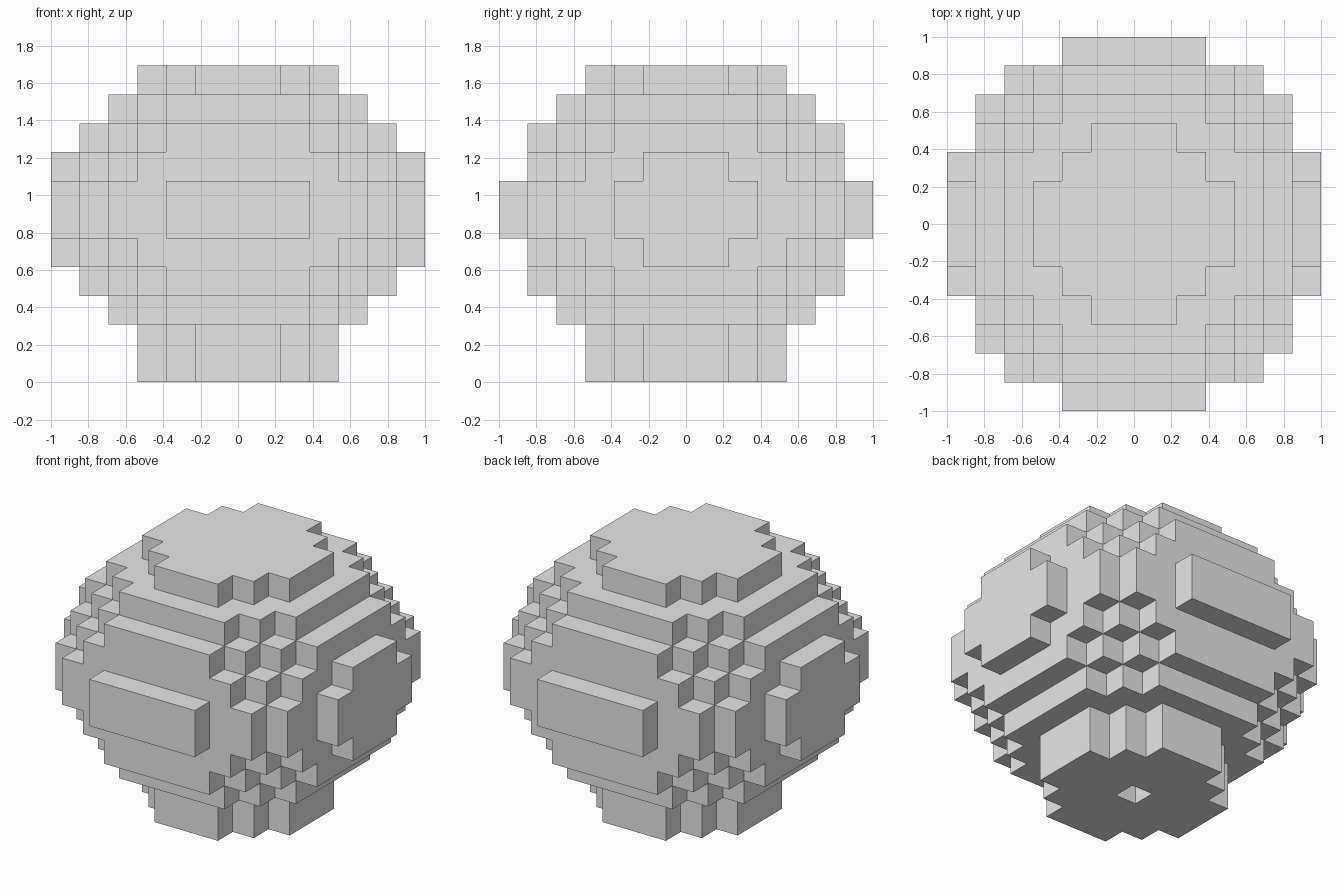
import bpy
import bmesh
from mathutils import Vector

if "Cube" in bpy.data.objects:
    bpy.data.objects.remove(bpy.data.objects["Cube"], do_unlink=True)

UNIT = 2 / 13  # edge length of one block

# One plain stone colour
grey = bpy.data.materials.new("plain_grey")
grey.use_nodes = True
colour = (0.8, 0.8, 0.8, 1)
grey.diffuse_color = colour
grey.node_tree.nodes["Principled BSDF"].inputs["Base Color"].default_value = colour

# Half width of each row of blocks, from the middle row outward
CAP = [3, 3, 2, 1]
SHOULDER = [4, 4, 4, 3, 2]
SLOPE = [5, 5, 5, 4, 3, 2]
BULGE = [6, 6, 5, 5, 4, 3]
EQUATOR = [6, 6, 6, 5, 5, 4, 2]
upper_half = [EQUATOR, BULGE, SLOPE, SHOULDER]


def blocks(layers, base):
    """Block cells of stacked layers, mirrored in x and y."""
    return {(x, side * row, base + level)
            for level, rows in enumerate(layers)
            for row, half in enumerate(rows)
            for side in (-1, 1)
            for x in range(-half, half + 1)}


parts = {
    "stem": blocks([CAP, CAP], 0) - {(0, 0, 0)},  # socket in the underside
    "round_body": blocks(upper_half[::-1] + upper_half, 2),
    "crown": blocks([CAP], 10),
}
solid = set().union(*parts.values())


def build(name, cells):
    """Mesh only the block sides that are open to the air."""
    bm = bmesh.new()
    for cell in cells:
        centre = Vector(cell) + Vector((0, 0, 0.5))
        for axis in range(3):
            for sign in (-1, 1):
                normal = Vector((0, 0, 0))
                normal[axis] = sign
                if tuple(int(a + b) for a, b in zip(cell, normal)) in solid:
                    continue
                u = Vector((0, 0, 0))
                u[(axis + 1) % 3] = 0.5
                v = normal.cross(u)
                middle = centre + normal / 2
                corners = (middle - u - v, middle + u - v,
                           middle + u + v, middle - u + v)
                bm.faces.new([bm.verts.new(c * UNIT) for c in corners])
    bmesh.ops.remove_doubles(bm, verts=bm.verts, dist=0.001)
    mesh = bpy.data.meshes.new(name)
    bm.to_mesh(mesh)
    bm.free()
    mesh.materials.append(grey)
    bpy.context.collection.objects.link(bpy.data.objects.new(name, mesh))


for part_name, part_cells in parts.items():
    build(part_name, part_cells)
